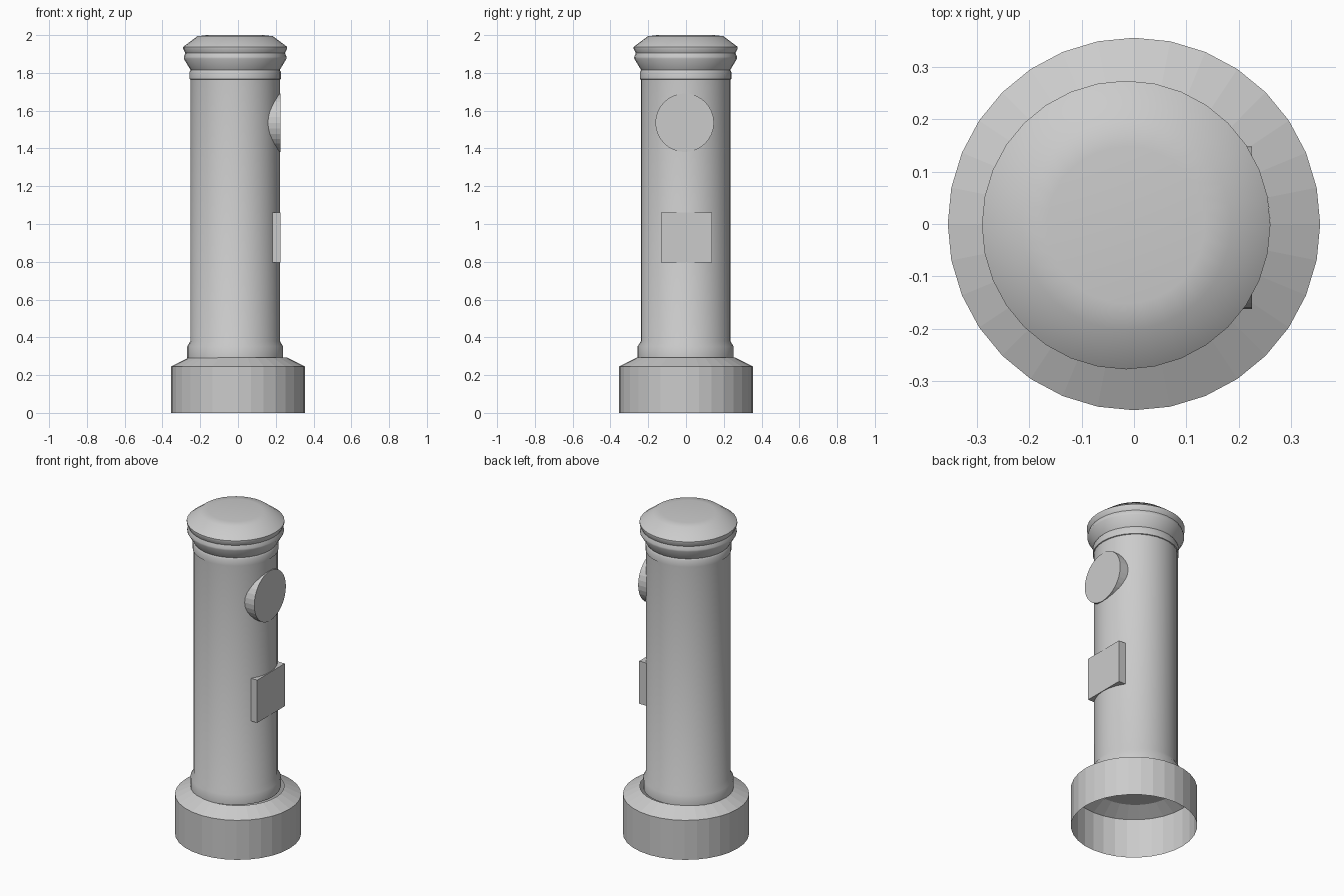
import bpy, bmesh, math
from mathutils import Matrix

if "Cube" in bpy.data.objects:
    bpy.data.objects.remove(bpy.data.objects["Cube"])

# Single grey material
GREY = (0.6, 0.6, 0.6, 1)
mat = bpy.data.materials.new("plain grey")
mat.use_nodes = True
mat.diffuse_color = GREY
mat.node_tree.nodes["Principled BSDF"].inputs["Base Color"].default_value = GREY


def finish(name, bm, smooth_angle=None):
    mesh = bpy.data.meshes.new(name)
    bm.to_mesh(mesh)
    bm.free()
    obj = bpy.data.objects.new(name, mesh)
    bpy.context.collection.objects.link(obj)
    mesh.materials.append(mat)
    if smooth_angle:
        bpy.ops.object.select_all(action="DESELECT")
        obj.select_set(True)
        bpy.context.view_layer.objects.active = obj
        bpy.ops.object.shade_smooth_by_angle(angle=math.radians(smooth_angle))
    return obj


def lathe(name, profile, centre=(0, 0), capped=False, smooth_angle=None, sides=32):
    """Revolve (radius, height) pairs, bottom to top."""
    bm = bmesh.new()
    rings = []
    for r, z in profile:
        rings.append([bm.verts.new((centre[0] + r * math.cos(math.tau * i / sides),
                                    centre[1] + r * math.sin(math.tau * i / sides), z))
                      for i in range(sides)])
    for low, high in zip(rings, rings[1:]):
        for i in range(sides):
            j = (i + 1) % sides
            bm.faces.new((low[i], low[j], high[j], high[i]))
    if capped:
        bm.faces.new(rings[0][::-1])
        bm.faces.new(rings[-1])
    return finish(name, bm, smooth_angle)


AXIS = (-0.015, -0.002)

# Hollow faceted base with a sloped shoulder
lathe("base", [(0.355, 0), (0.355, 0.245), (0.26, 0.293)])

# Column with flared foot, neck band, grooved rim and low dome
lathe("column", [(0.254, 0.29), (0.254, 0.352), (0.237, 0.38), (0.237, 1.765),
                 (0.242, 1.767), (0.242, 1.805), (0.236, 1.815), (0.272, 1.875),
                 (0.272, 1.885), (0.264, 1.905), (0.275, 1.928), (0.275, 1.938),
                 (0.2, 1.994), (0.15, 2.0)],
      AXIS, capped=True, smooth_angle=45)

# Round dial on the left side
bm = bmesh.new()
bmesh.ops.create_cone(bm, cap_ends=True, segments=32, radius1=0.155, radius2=0.155, depth=0.12,
                      matrix=Matrix.Translation((0.165, -0.007, 1.536))
                      @ Matrix.Rotation(math.pi / 2, 4, "Y"))
finish("dial", bm)

# Square plate below the dial
bm = bmesh.new()
bmesh.ops.create_cube(bm, size=1, matrix=Matrix.Translation((0.175, 0.002, 0.928))
                      @ Matrix.Diagonal((0.1, 0.27, 0.265, 1)))
finish("plate", bm)
